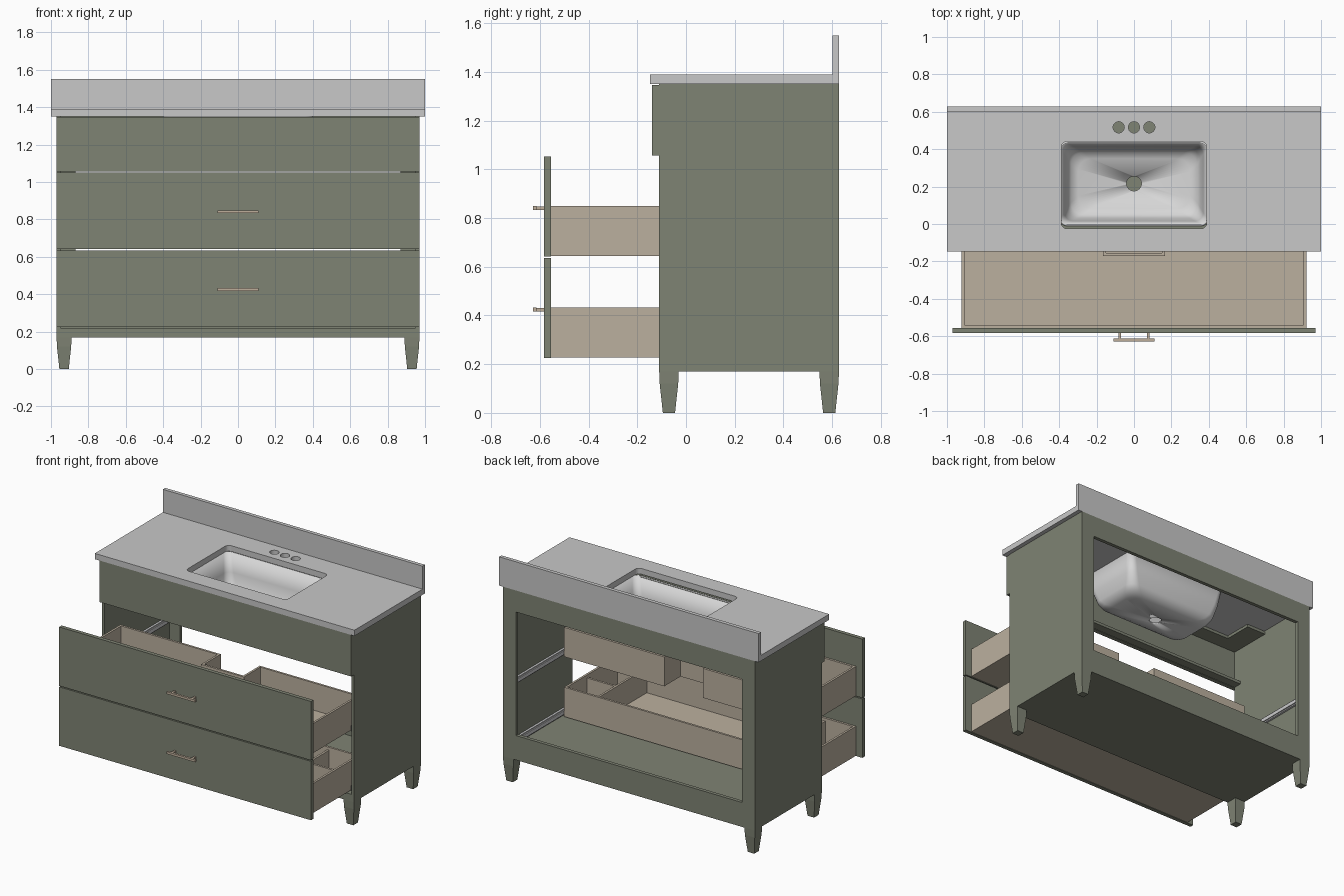
import bpy, bmesh
from math import sin, cos, pi

cube = bpy.data.objects.get("Cube")
if cube:
    bpy.data.objects.remove(cube, do_unlink=True)


def material(name, r, g, b):
    m = bpy.data.materials.new(name)
    m.use_nodes = True
    m.diffuse_color = (r, g, b, 1)
    m.node_tree.nodes["Principled BSDF"].inputs["Base Color"].default_value = (r, g, b, 1)
    return m


green = material("sage_paint", .212, .229, .174)
stone = material("grey_stone", .58, .58, .58)
ceramic = material("white_ceramic", .68, .68, .68)
wood = material("pale_wood", .5, .435, .345)
brass = material("champagne_metal", .52, .43, .33)
steel = material("slide_steel", .6, .6, .61)


def add_object(name, mesh, mat):
    mesh.materials.clear()
    mesh.materials.append(mat)
    obj = bpy.data.objects.new(name, mesh)
    bpy.context.scene.collection.objects.link(obj)
    return obj


def boxes(name, mat, *spans, mirror=False):
    """One object from boxes given as (x0, x1, y0, y1, z0, z1)."""
    bm = bmesh.new()
    for x0, x1, y0, y1, z0, z1 in spans:
        for side in ((1, -1) if mirror else (1,)):
            verts = bmesh.ops.create_cube(bm, size=1)["verts"]
            for v in verts:
                v.co.x = side * (x1 if v.co.x > 0 else x0)
                v.co.y = y1 if v.co.y > 0 else y0
                v.co.z = z1 if v.co.z > 0 else z0
    bmesh.ops.recalc_face_normals(bm, faces=bm.faces)
    mesh = bpy.data.meshes.new(name)
    bm.to_mesh(mesh)
    bm.free()
    return add_object(name, mesh, mat)


def rounded(hx, hy, r, cx=0, cy=0, steps=8):
    """Outline of a rounded rectangle (a circle when hx = hy = r)."""
    pts = []
    for q, (sx, sy) in enumerate(((1, 1), (-1, 1), (-1, -1), (1, -1))):
        for i in range(steps + 1):
            a = (q + i / steps) * pi / 2
            pts.append((cx + sx * (hx - r) + r * cos(a), cy + sy * (hy - r) + r * sin(a)))
    return pts


def loft(name, mat, rings, cap=False):
    """Skin between closed rings that have equal point counts."""
    bm = bmesh.new()
    loops = [[bm.verts.new(p) for p in ring] for ring in rings]
    for a, b in zip(loops, loops[1:]):
        for i in range(len(a)):
            j = (i + 1) % len(a)
            bm.faces.new((a[i], a[j], b[j], b[i]))
    if cap:
        bm.faces.new(loops[0])
        bm.faces.new(loops[-1])
    bmesh.ops.recalc_face_normals(bm, faces=bm.faces)
    mesh = bpy.data.meshes.new(name)
    bm.to_mesh(mesh)
    bm.free()
    return add_object(name, mesh, mat)


# Shared dimensions
HALF, INNER = .97, .95          # cabinet half width, outside and inside
FRONT, BACK = -.11, .628        # cabinet depth
BASE, TOP = .17, 1.35           # cabinet height
FLOOR = .22
STILE, FRAME = .87, .603        # back frame opening and its inner plane
DRAWER_BACK, DRAWER_FRONT = .025, -.555
DRAWER_HALF, WALL = .922, .015

# Cabinet carcass
boxes("side_panels", green, (INNER, HALF, FRONT, BACK, BASE, TOP), mirror=True)
boxes("cabinet_floor", green, (-INNER, INNER, FRONT, FRAME, BASE, FLOOR))
boxes("back_stiles", green, (STILE, INNER, FRAME, BACK, .34, 1.2), mirror=True)
boxes("back_rails", green,
      (-INNER, INNER, FRAME, BACK, BASE, .34),
      (-INNER, INNER, FRAME, BACK, 1.2, TOP))
boxes("front_stretchers", green,
      (-INNER, INNER, FRONT, 0, 1.325, 1.345),
      (-INNER, INNER, FRONT, -.05, 1.06, 1.08))
boxes("corner_blocks", green, (.8, INNER, 0, .2, 1.325, 1.345), mirror=True)
boxes("false_front", green, (-HALF, HALF, -.14, FRONT, 1.057, TOP - .003))

# Tapered feet
for side, sx in (("left", 1), ("right", -1)):
    for end, cy in (("front", -.07), ("back", .588)):
        rings = [[(sx * .93 + dx * h, cy + dy * h, z)
                  for dx, dy in ((1, 1), (-1, 1), (-1, -1), (1, -1))]
                 for h, z in ((.04, BASE), (.038, .12), (.025, 0))]
        loft(f"{end}_{side}_foot", green, rings, cap=True)

# Countertop with sink and tap openings
curve = bpy.data.curves.new("countertop_outline", "CURVE")
curve.dimensions = "2D"
curve.fill_mode = "BOTH"
curve.extrude = .02
outlines = [[(-1, -.147), (1, -.147), (1, BACK), (-1, BACK)],
            rounded(.388, .233, .03, cy=.208)]
outlines += [rounded(.03, .03, .03, cx=x, cy=.517) for x in (-.082, 0, .082)]
for outline in outlines:
    spline = curve.splines.new("POLY")
    spline.points.add(len(outline) - 1)
    spline.use_cyclic_u = True
    for point, (x, y) in zip(spline.points, outline):
        point.co = (x, y, 0, 1)
temp = bpy.data.objects.new("countertop_curve", curve)
bpy.context.scene.collection.objects.link(temp)
bpy.context.view_layer.update()
graph = bpy.context.evaluated_depsgraph_get()
slab = bpy.data.meshes.new_from_object(temp.evaluated_get(graph))
bpy.data.objects.remove(temp, do_unlink=True)
for poly in slab.polygons:
    poly.use_smooth = False
add_object("countertop", slab, stone).location.z = TOP + .02
boxes("backsplash", stone, (-1, 1, .602, BACK, 1.39, 1.55))

# Undermount basin, open at the drain
profile = ((.395, .222, .04, TOP), (.375, .205, .05, 1.22), (.358, .188, .06, 1.145),
           (.34, .17, .07, 1.112), (.3, .135, .07, 1.095), (.04, .04, .04, 1.072))
basin = loft("sink_basin", ceramic,
             [[(x, y, z) for x, y in rounded(hx, hy, r, cy=.216)] for hx, hy, r, z in profile])
shell = basin.modifiers.new("thickness", "SOLIDIFY")
shell.thickness = .01
shell.offset = 0
bpy.ops.object.select_all(action="DESELECT")
basin.select_set(True)
bpy.context.view_layer.objects.active = basin
bpy.ops.object.shade_smooth_by_angle(angle=pi / 4)


def drawer(name, low, notch):
    """Open drawer box with its front panel, pull and pair of slides."""
    high, b, f, h = low + .205, DRAWER_BACK, DRAWER_FRONT, DRAWER_HALF
    deck = low + WALL
    boxes(f"{name}_sides", wood, (h - WALL, h, f, b, low, high), mirror=True)
    boxes(f"{name}_front_wall", wood, (WALL - h, h - WALL, f, f + WALL, low, high))
    if notch:
        # U shaped body that clears the plumbing
        nx, ny = .15, -.155
        boxes(f"{name}_bottom", wood, (-h, h, f, ny, low, deck))
        boxes(f"{name}_wings", wood,
              (nx, h, ny, b, low, deck),
              (nx, h, b - WALL, b, low, high),
              (nx, nx + WALL, ny, b, low, high), mirror=True)
        boxes(f"{name}_notch_wall", wood, (-nx - WALL, nx + WALL, ny - WALL, ny, low, high))
    else:
        boxes(f"{name}_bottom", wood, (-h, h, f, b, low, deck))
        boxes(f"{name}_back_wall", wood, (WALL - h, h - WALL, b - WALL, b, low, high))
        boxes(f"{name}_dividers", wood,
              (.68, .68 + WALL, f, b, low, high - .02),
              (.68, h, -.22, -.22 + WALL, low, high - .02), mirror=True)
    boxes(f"{name}_panel", green, (-HALF, HALF, f - .027, f, low - .003, low + .407))
    # Bar pull on two posts
    z = low + .196
    boxes(f"{name}_pull_posts", brass, (.07, .084, -.615, f - .027, z - .007, z + .007),
          mirror=True)
    boxes(f"{name}_pull_bar", brass, (-.11, .11, -.628, -.613, z - .008, z + .008))
    boxes(f"{name}_slides", steel,
          (.928, INNER, -.08, .55, low + .01, low + .035),
          (.935, INNER, -.09, .57, low + .002, low + .043), mirror=True)


drawer("upper_drawer", .645, True)
drawer("lower_drawer", .228, False)
